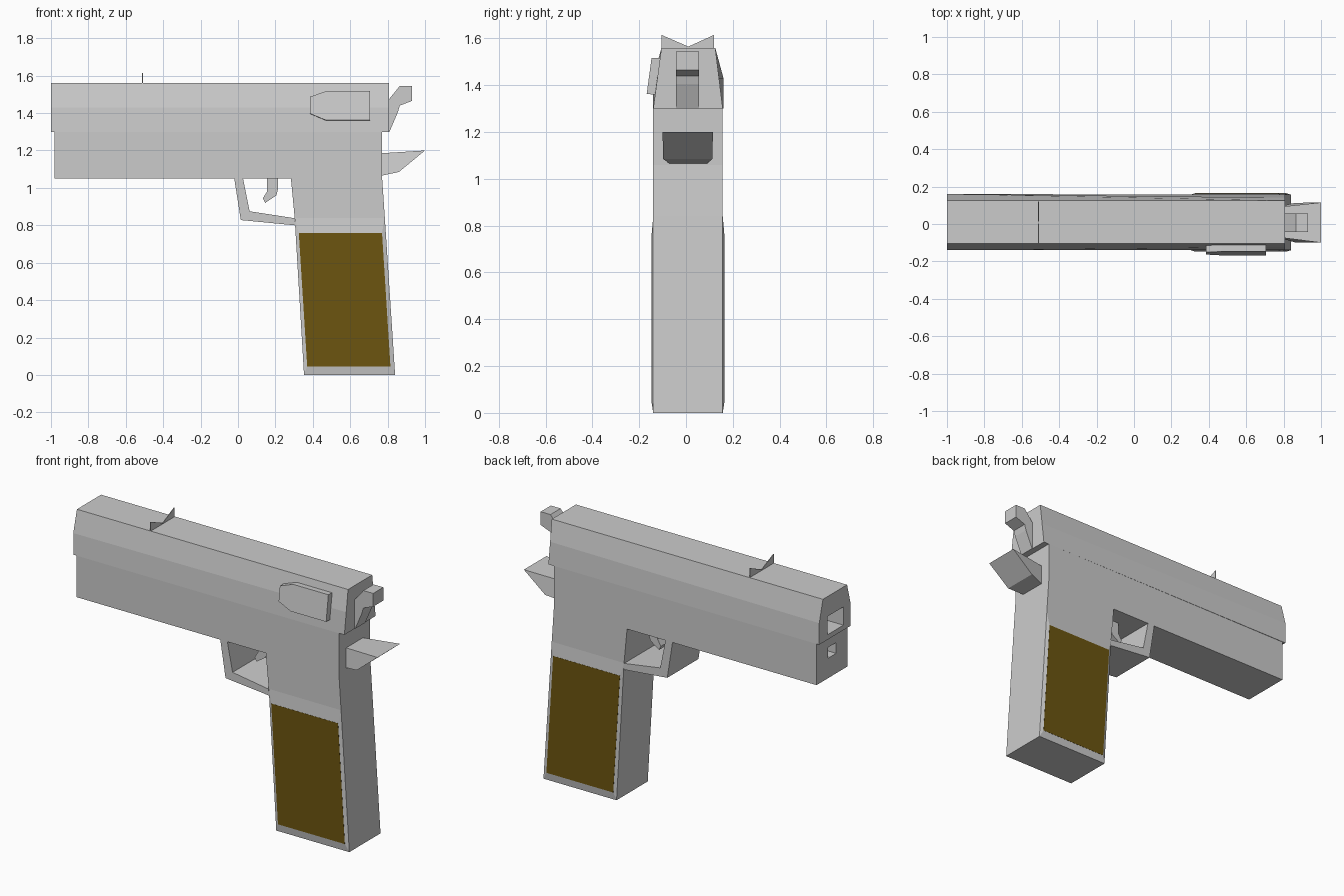
import bpy, bmesh

if "Cube" in bpy.data.objects:
    bpy.data.objects.remove(bpy.data.objects["Cube"])

Y0, Y1 = -0.14, 0.157          # side planes of the body
MID = (Y0 + Y1) / 2


def loft(name, ring_a, ring_b, color=None):
    """Closed solid between two rings with equal point counts."""
    bm = bmesh.new()
    a = [bm.verts.new(p) for p in ring_a]
    b = [bm.verts.new(p) for p in ring_b]
    n = len(a)
    bm.faces.new(a)
    bm.faces.new(b[::-1])
    for i in range(n):
        j = (i + 1) % n
        bm.faces.new((a[j], a[i], b[i], b[j]))
    bmesh.ops.recalc_face_normals(bm, faces=bm.faces)
    mesh = bpy.data.meshes.new(name)
    bm.to_mesh(mesh)
    bm.free()
    ob = bpy.data.objects.new(name, mesh)
    bpy.context.collection.objects.link(ob)
    if color:
        mat = bpy.data.materials.new(name + "_color")
        mat.diffuse_color = color
        mat.use_nodes = True
        mat.node_tree.nodes["Principled BSDF"].inputs["Base Color"].default_value = mat.diffuse_color
        mesh.materials.append(mat)
    return ob


def at_y(pts, y):
    return [(x, y, z) for x, z in pts]


def at_x(pts, x):
    return [(x, y, z) for y, z in pts]


def prism(name, pts, y0, y1, color=None):
    return loft(name, at_y(pts, y0), at_y(pts, y1), color)


def cut_box(ob, x0, x1, y0, y1, z0, z1):
    """Subtract a box, then discard the cutter."""
    cutter = prism("cutter", [(x0, z0), (x1, z0), (x1, z1), (x0, z1)], y0, y1)
    cutter.hide_render = True
    mod = ob.modifiers.new("bore", 'BOOLEAN')
    mod.operation = 'DIFFERENCE'
    mod.solver = 'EXACT'
    mod.object = cutter
    bpy.context.view_layer.objects.active = ob
    bpy.ops.object.modifier_apply(modifier=mod.name)
    bpy.data.objects.remove(cutter)


# Slide: fuller section at the muzzle, straight taper at the rear
muzzle = [(-0.14, 1.30), (-0.14, 1.43), (-0.105, 1.56),
          (0.125, 1.56), (0.16, 1.43), (0.16, 1.30)]
rear = [(-0.14, 1.30), (-0.1225, 1.43), (-0.105, 1.56),
        (0.125, 1.56), (0.141, 1.43), (0.157, 1.30)]
slide = loft("slide", at_x(muzzle, -1.0), at_x(rear, 0.807))
cut_box(slide, -1.1, -0.7, -0.07, 0.08, 1.33, 1.44)

# Frame and grip in one silhouette
frame = prism("frame", [(-0.98, 1.30), (-0.98, 1.05), (0.283, 1.05), (0.303, 0.84),
                        (0.353, 0), (0.84, 0), (0.785, 0.84), (0.77, 1.06),
                        (0.77, 1.30)], Y0, Y1)
cut_box(frame, -1.1, -0.7, -0.03, 0.05, 1.17, 1.235)

# Raised grip borders with brown panels on both sides
outer = [(0.303, 0.84), (0.785, 0.84), (0.84, 0), (0.353, 0)]
inner = [(0.325, 0.76), (0.77, 0.76), (0.815, 0.045), (0.37, 0.045)]
for side, s in (("front", -1), ("back", 1)):
    y = Y0 if s < 0 else Y1
    loft("grip_border_" + side, at_y(outer, y), at_y(inner, y + s * 0.007))
    prism("grip_panel_" + side, inner, y, y + s * 0.008, (0.15, 0.09, 0.005, 1))

# Trigger guard
prism("trigger_guard", [(-0.02, 1.05), (0.015, 0.828), (0.305, 0.80), (0.302, 0.838),
                        (0.062, 0.875), (0.027, 1.05)], Y0, Y1)

# Trigger
prism("trigger", [(0.155, 1.06), (0.155, 0.98), (0.133, 0.945), (0.145, 0.92),
                  (0.205, 0.96), (0.215, 1.0), (0.215, 1.06)], MID - 0.04, MID + 0.04)

# Hammer
prism("hammer", [(0.80, 1.30), (0.80, 1.465), (0.865, 1.545), (0.93, 1.545),
                 (0.93, 1.465), (0.865, 1.44), (0.855, 1.405), (0.81, 1.30)],
      -0.042, 0.055)

# Tail behind the grip, flaring outwards
root = [(-0.07, 1.065), (-0.07, 1.185), (0.09, 1.185), (0.09, 1.065)]
bm = bmesh.new()
a = [bm.verts.new((0.765, y, z)) for y, z in root]
lo = [bm.verts.new((0.86, y, 1.085)) for y in (-0.098, 0.113)]
tip = [bm.verts.new((1.0, y, 1.20)) for y in (-0.1, 0.115)]
for f in ([a[0], a[1], a[2], a[3]], [a[1], tip[0], tip[1], a[2]],
          [a[0], lo[0], tip[0], a[1]], [a[3], a[2], tip[1], lo[1]],
          [a[0], a[3], lo[1], lo[0]], [lo[0], lo[1], tip[1], tip[0]]):
    bm.faces.new(f)
bmesh.ops.recalc_face_normals(bm, faces=bm.faces)
mesh = bpy.data.meshes.new("grip_tail")
bm.to_mesh(mesh)
bm.free()
bpy.context.collection.objects.link(bpy.data.objects.new("grip_tail", mesh))

# Sight: thin notched plate across the slide
sight = [(-0.105, 1.555), (-0.105, 1.615), (0.01, 1.565), (0.12, 1.615), (0.12, 1.555)]
loft("sight", at_x(sight, -0.512), at_x(sight, -0.508))

# Side plate leaning with the slide wall
plate = [(0.385, 1.485), (0.47, 1.515), (0.705, 1.515), (0.705, 1.36),
         (0.47, 1.36), (0.385, 1.395)]
wall = [(x, -0.105 - (1.56 - z) * 0.135, z) for x, z in plate]
loft("side_plate", [(x, y - 0.036, z + 0.002) for x, y, z in wall],
     [(x, y + 0.015, z) for x, y, z in wall])
